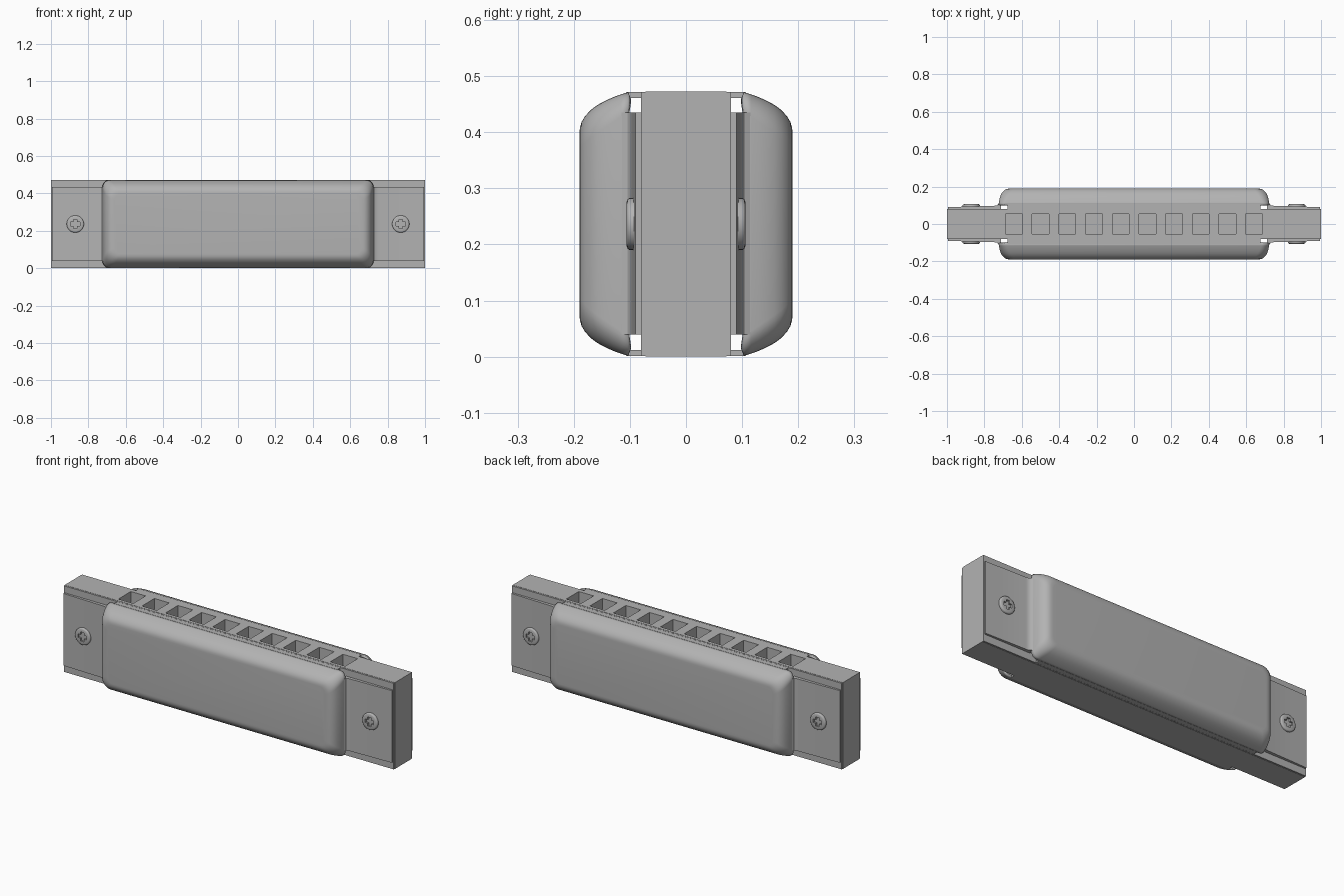
import bpy, bmesh, math

if "Cube" in bpy.data.objects:
    bpy.data.objects.remove(bpy.data.objects["Cube"])

grey = bpy.data.materials.new("plain_grey")
grey.diffuse_color = (0.45, 0.45, 0.45, 1)
grey.use_nodes = True
grey.node_tree.nodes["Principled BSDF"].inputs["Base Color"].default_value = grey.diffuse_color
H = 0.473          # overall height
MID = H / 2


def make(name, bm, mirror="", smooth=None):
    bmesh.ops.recalc_face_normals(bm, faces=bm.faces)
    me = bpy.data.meshes.new(name)
    bm.to_mesh(me)
    bm.free()
    me.materials.append(grey)
    ob = bpy.data.objects.new(name, me)
    bpy.context.collection.objects.link(ob)
    if smooth:
        bpy.ops.object.select_all(action="DESELECT")
        ob.select_set(True)
        bpy.context.view_layer.objects.active = ob
        bpy.ops.object.shade_smooth_by_angle(angle=math.radians(smooth))
    if mirror:
        m = ob.modifiers.new("mirror", "MIRROR")
        m.use_axis = ["x" in mirror, "y" in mirror, False]
        m.use_mirror_merge = False
    return ob


def add_box(bm, x0, x1, y0, y1, z0, z1):
    vs = bmesh.ops.create_cube(bm, size=1)["verts"]
    for v in vs:
        v.co = ((x0 + x1) / 2 + v.co.x * (x1 - x0),
                (y0 + y1) / 2 + v.co.y * (y1 - y0),
                (z0 + z1) / 2 + v.co.z * (z1 - z0))


def loft(bm, rings, cap_start=False, cap_end=True):
    loops = [[bm.verts.new(p) for p in r] for r in rings]
    n = len(loops[0])
    for a, b in zip(loops, loops[1:]):
        for i in range(n):
            j = (i + 1) % n
            bm.faces.new((a[i], a[j], b[j], b[i]))
    if cap_start:
        bm.faces.new(loops[0])
    if cap_end:
        bm.faces.new(loops[-1])


def rounded_rect(hx, hz, r, y, seg=8):
    pts = []
    for k, (sx, sz) in enumerate(((1, 1), (-1, 1), (-1, -1), (1, -1))):
        for i in range(seg + 1):
            a = math.pi / 2 * (k + i / seg)
            pts.append((sx * (hx - r) + r * math.cos(a), y,
                        MID + sz * (hz - r) + r * math.sin(a)))
    return pts


def cut(ob, cutter):
    cutter.hide_render = True
    cutter.hide_viewport = True
    m = ob.modifiers.new("cut", "BOOLEAN")
    m.object = cutter
    m.operation = "DIFFERENCE"
    m.solver = "EXACT"
    ob.modifiers.move(len(ob.modifiers) - 1, 0)


# comb with ten square air holes along the top
bm = bmesh.new()
add_box(bm, -1, 1, -0.072, 0.072, 0, H)
comb = make("comb", bm)
bm = bmesh.new()
for i in range(10):
    x = -0.642 + i * 0.1427
    add_box(bm, x - 0.045, x + 0.045, -0.054, 0.054, 0.17, H + 0.1)
cut(comb, make("hole_cutter", bm))

# reed plates, slightly proud of the comb
bm = bmesh.new()
add_box(bm, -0.999, 0.999, -0.08, -0.0725, 0.001, H - 0.001)
make("reed_plate", bm, "y")

# hollow pressed cover: stacked rounded rectangles (y, half x, half z, radius)
bm = bmesh.new()
profile = [(0.103, 0.724, 0.235, 0.035), (0.116, 0.722, 0.231, 0.04),
           (0.130, 0.720, 0.226, 0.045), (0.145, 0.716, 0.219, 0.048),
           (0.158, 0.711, 0.212, 0.05), (0.170, 0.704, 0.203, 0.05),
           (0.180, 0.694, 0.192, 0.048), (0.186, 0.684, 0.182, 0.045),
           (0.189, 0.673, 0.172, 0.04), (0.190, 0.660, 0.162, 0.035)]
loft(bm, [rounded_rect(hx, hz, r, -y) for y, hx, hz, r in profile])
cover = make("cover", bm, "y", 40)
sol = cover.modifiers.new("sheet", "SOLIDIFY")
sol.thickness = 0.011
sol.offset = -1
cover.modifiers.move(1, 0)

# lips where the cover edges meet the reed plates
bm = bmesh.new()
for z0, z1 in ((0.0015, 0.012), (H - 0.012, H - 0.0015)):
    add_box(bm, -0.675, 0.675, -0.106, -0.08, z0, z1)
make("cover_lip", bm, "y")

# end flanges, curving up into the cover ends
bm = bmesh.new()
outline = [(0.995, 0.08), (0.995, 0.090), (0.90, 0.093), (0.75, 0.097),
           (0.735, 0.099), (0.727, 0.104), (0.722, 0.115),
           (0.712, 0.115), (0.712, 0.08)]
loft(bm, [[(x, -y, z) for x, y in outline] for z in (0.04, 0.435)], True)
make("cover_flange", bm, "xy", 30)

# screw heads with a cross recess
SX = 0.87


def disc(r, y, n=32):
    return [(SX + r * math.cos(2 * math.pi * i / n), -y,
             MID + r * math.sin(2 * math.pi * i / n)) for i in range(n)]


bm = bmesh.new()
loft(bm, [disc(0.046, 0.085), disc(0.046, 0.101), disc(0.044, 0.104),
          disc(0.039, 0.106)], True)
screw = make("screw", bm, "xy", 35)
w, l = 0.010, 0.025
quarter = [(l, -w), (l, w), (w, w)]
cross = []
for k in range(4):
    c, s = round(math.cos(k * math.pi / 2)), round(math.sin(k * math.pi / 2))
    cross += [(x * c - z * s, x * s + z * c) for x, z in quarter]
bm = bmesh.new()
loft(bm, [[(SX + x, y, MID + z) for x, z in cross] for y in (-0.12, -0.096)], True)
cut(screw, make("cross_cutter", bm))
